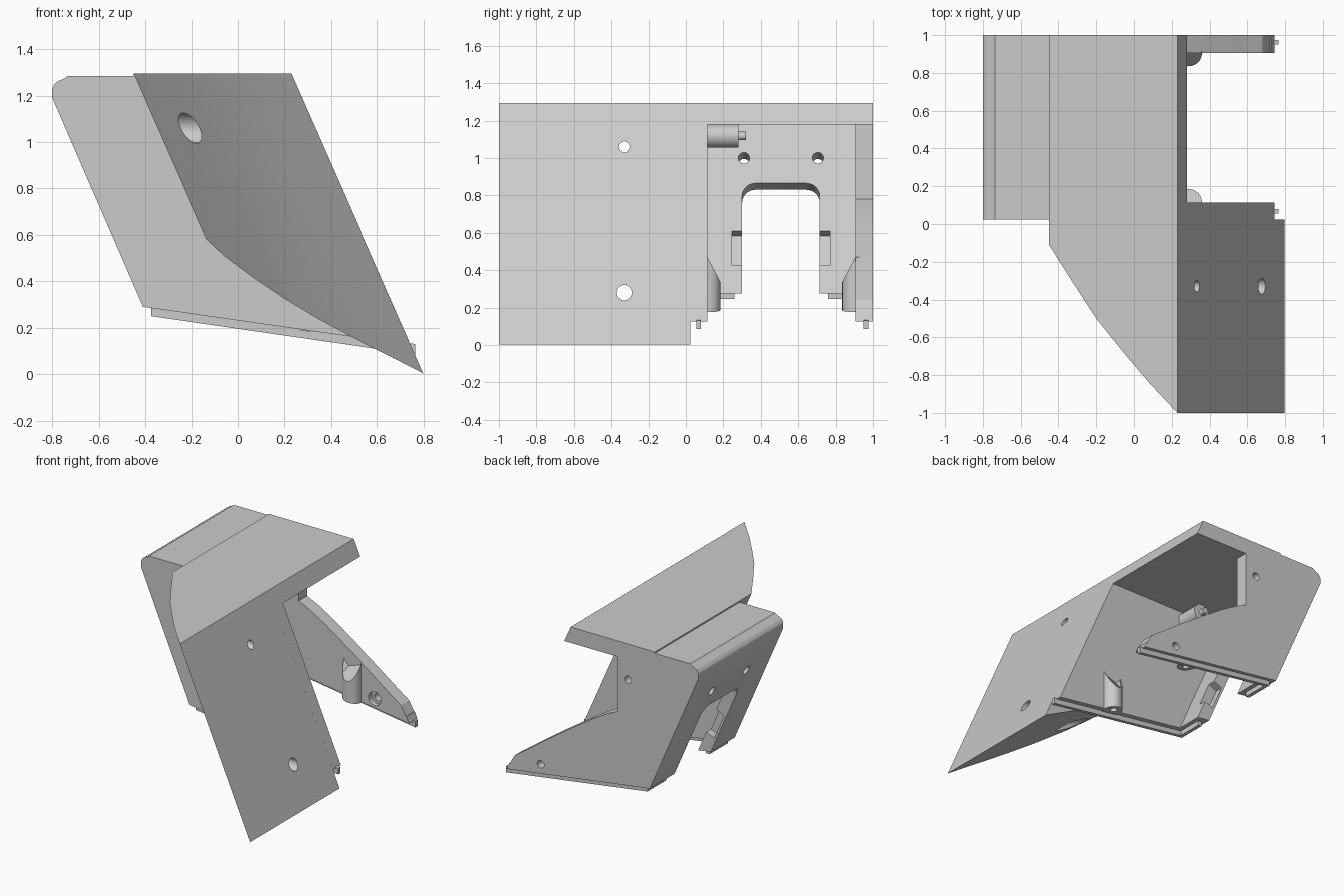
import bpy, bmesh, math
from mathutils import Vector

if "Cube" in bpy.data.objects:
    bpy.data.objects.remove(bpy.data.objects["Cube"])

SLOPE = 0.44                      # sideways run of the right face per unit of drop
grey = bpy.data.materials.new("light_grey")
grey.diffuse_color = (0.6, 0.6, 0.6, 1)
grey.use_nodes = True
grey.node_tree.nodes["Principled BSDF"].inputs["Base Color"].default_value = grey.diffuse_color


def prism(name, pts, lo, hi, place):
    """Extrude a 2D outline between lo and hi; place(u, v, w) maps to 3D."""
    bm = bmesh.new()
    rings = [[bm.verts.new(place(u, v, w)) for u, v in pts] for w in (lo, hi)]
    n = len(pts)
    bm.faces.new(rings[0])
    bm.faces.new(rings[1])
    for i in range(n):
        j = (i + 1) % n
        bm.faces.new((rings[0][i], rings[0][j], rings[1][j], rings[1][i]))
    bmesh.ops.recalc_face_normals(bm, faces=bm.faces)
    me = bpy.data.meshes.new(name)
    bm.to_mesh(me)
    bm.free()
    ob = bpy.data.objects.new(name, me)
    bpy.context.collection.objects.link(ob)
    me.materials.append(grey)
    return ob


def combine(ob, other, op):
    """Apply a boolean and remove the helper."""
    mod = ob.modifiers.new("bool", 'BOOLEAN')
    mod.operation, mod.object, mod.solver = op, other, 'EXACT'
    bpy.context.view_layer.objects.active = ob
    bpy.ops.object.modifier_apply(modifier=mod.name)
    bpy.data.objects.remove(other, do_unlink=True)


def circle(u, v, r, n=24):
    return [(u + r * math.cos(2 * math.pi * i / n),
             v + r * math.sin(2 * math.pi * i / n)) for i in range(n)]


def along_y(u, v, w):
    return (u, w, v)


def along_x(u, v, w):
    return (w, u, v)


def along_z(u, v, w):
    return (u, v, w)


def sheared(u, v, w):
    return (u + (1.295 - w) * SLOPE, v, w)


def through_left_plate(u, v, w):
    """u = y, v = height on the inner face, w = depth along the plate normal."""
    return Vector((-0.70 + (1.18 - v) * 0.433, u, v)) + Vector((0.918, 0, 0.398)) * w


# Box shell
shell = prism("housing", [(-.41, .29), (-.80, 1.19), (-.80, 1.23), (-.79, 1.25), (-.775, 1.262),
                          (-.745, 1.275), (-.735, 1.285), (-.45, 1.285), (-.45, 1.295),
                          (.23, 1.295), (.745, .125)], .025, 1.0, along_y)
cavity = prism("cavity_cutter", [(-.70, 1.18), (1, 1.18), (1, -.1), (-.146, -.1)],
               .115, .905, along_y)
combine(shell, cavity, 'DIFFERENCE')

# Curved cutaway of the back wall
cutaway = prism("cutaway_cutter", [(-.145, 1.18), (-.145, .78), (-.06, .74), (.06, .67), (.18, .59),
                                   (.32, .495), (.45, .405), (.58, .31), (.68, .24), (.72, .17),
                                   (1, .17), (1, 1.18)], .88, 1.1, along_y)
combine(shell, cutaway, 'DIFFERENCE')

# Arch through the left plate
arch = [(.30, .05)]
for cy, start in ((.37, 180), (.645, 90)):
    for k in range(7):
        a = math.radians(start - 15 * k)
        arch.append((cy + .07 * math.cos(a), .795 + .07 * math.sin(a)))
arch.append((.715, .05))
combine(shell, prism("arch_cutter", arch, -.2, .2, through_left_plate), 'DIFFERENCE')

# Pockets beside the arch, and the two plate holes
pocket = [(.245, .425), (.245, .61), (.77, .61), (.77, .425)]
combine(shell, prism("pocket_cutter", pocket, -.07, .1, through_left_plate), 'DIFFERENCE')
for y in (.31, .705):
    hole = prism("plate_hole_cutter", circle(y, 1.0, .03), -.2, .1, through_left_plate)
    combine(shell, hole, 'DIFFERENCE')

# Holes in the back wall, countersunk from inside
for x, z in ((-.235, 1.035), (.47, .232)):
    combine(shell, prism("wall_hole_cutter", circle(x, z, .028), .8, 1.1, along_y), 'DIFFERENCE')
    combine(shell, prism("wall_recess_cutter", circle(x, z, .05), .8, .94, along_y), 'DIFFERENCE')

# Solid front wing: slanted sweep trimmed by the curved underside
wing = prism("wing", [(-.45, .025), (-.45, -.11), (-.33, -.30), (-.20, -.50), (-.06, -.675),
                      (.08, -.84), (.23, -1), (.23, .025)], -.2, 1.5, sheared)
trim = prism("wing_trim", [(-.6, 1.295), (-.6, .59), (-.14, .585), (-.06, .51), (.06, .42),
                           (.2, .325), (.35, .235), (.5, .155), (.65, .08), (.80, .003),
                           (1, .003), (1, 1.295)], -2, 2, along_y)
combine(wing, trim, 'INTERSECT')
for z, r, big, x in ((1.06, .03, .065, .0), (.28, .042, .085, .36)):
    combine(wing, prism("bore_cutter", circle(-.33, z, r), -2, 2, along_x), 'DIFFERENCE')
    combine(wing, prism("recess_cutter", circle(-.33, z, big), -2, x, along_x), 'DIFFERENCE')
combine(shell, wing, 'UNION')

# Slanted screw bosses on the front and back walls
for wall, side in ((.115, 1), (.905, -1)):
    boss = prism("screw_boss", circle(.29, wall, .07), 0, 1, along_z)
    for v in boss.data.vertices:
        reach = max(0, (v.co.y - wall) * side)
        v.co.z = .47 - reach * 1.9 if v.co.z > .5 else .186 - .149 * (v.co.x - .29)
    combine(shell, boss, 'UNION')
    screw = prism("screw_cutter", circle(.29, wall + side * .015, .025, 16), .1, .28, along_z)
    combine(shell, screw, 'DIFFERENCE')

# Upper peg on the front wall
combine(shell, prism("peg_base", circle(-.36, 1.118, .0625), .1, .28, along_y), 'UNION')
combine(shell, prism("peg_tip", circle(-.36, 1.118, .023, 16), .27, .32, along_y), 'UNION')

# Locating tongues under the walls and the left plate
for y in (.055, .95):
    prism("wall_tongue", [(-.375, .295), (-.375, .25), (.765, .085), (.765, .13)],
          y, y + .025, along_y)
for lo, hi in ((.08, .26), (.76, .95)):
    prism("plate_tongue", [(-.375, .295), (-.375, .25), (-.345, .246), (-.345, .29)],
          lo, hi, along_y)

# Smooth the curved surfaces, keep the edges sharp
bpy.ops.object.select_all(action='DESELECT')
shell.select_set(True)
bpy.context.view_layer.objects.active = shell
bpy.ops.object.shade_smooth_by_angle(angle=math.radians(25))
